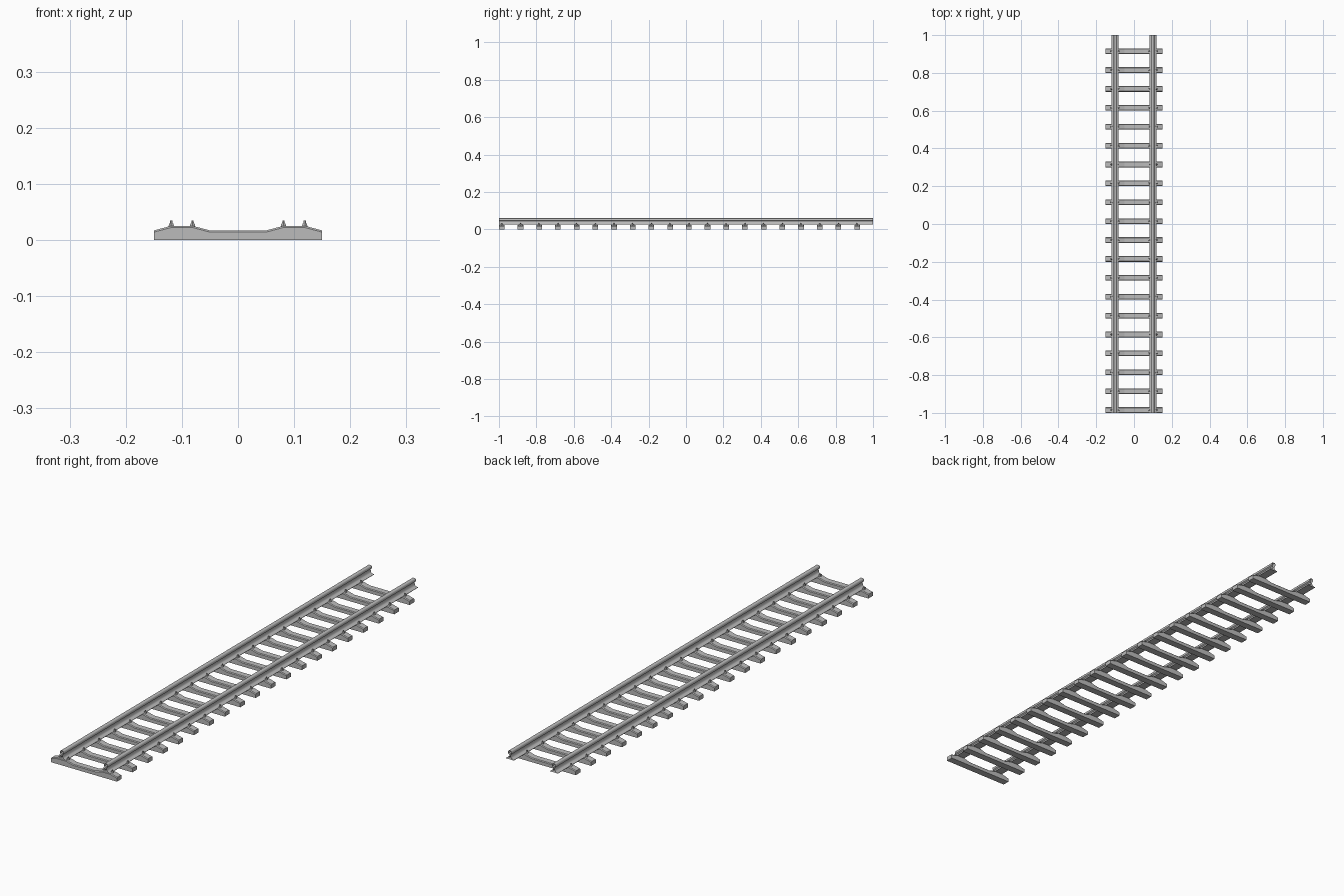
import bpy
import bmesh
import math

cube = bpy.data.objects.get("Cube")
if cube:
    bpy.data.objects.remove(cube, do_unlink=True)

grey = bpy.data.materials.new("track_grey")
grey.use_nodes = True
grey.diffuse_color = (0.5, 0.5, 0.5, 1)
grey.node_tree.nodes["Principled BSDF"].inputs["Base Color"].default_value = (0.5, 0.5, 0.5, 1)

SPACING, COUNT, GAUGE, DEPTH = 0.1, 20, 0.1, 0.03
FIRST = -1 + DEPTH / 2


def finish(name, bm, angle=30):
    bmesh.ops.recalc_face_normals(bm, faces=bm.faces)
    mesh = bpy.data.meshes.new(name)
    bm.to_mesh(mesh)
    bm.free()
    mesh.materials.append(grey)
    obj = bpy.data.objects.new(name, mesh)
    bpy.context.collection.objects.link(obj)
    bpy.ops.object.select_all(action="DESELECT")
    obj.select_set(True)
    bpy.context.view_layer.objects.active = obj
    bpy.ops.object.shade_smooth_by_angle(angle=math.radians(angle))
    return obj


def repeat_along_track(obj):
    mod = obj.modifiers.new("repeat", "ARRAY")
    mod.count = COUNT
    mod.use_relative_offset = False
    mod.use_constant_offset = True
    mod.constant_offset_displace = (0, SPACING, 0)


def mirrored(half):
    return half + [(-x, z) for x, z in reversed(half)]


# Sleeper: dipped middle, raised rail seats, chamfered top edges
def sleeper():
    top = mirrored([(0.15, 0.017), (0.12, 0.025), (0.08, 0.025), (0.05, 0.017)])
    # section points: y offset and share of the drop below the top line
    half, chamfer = DEPTH / 2, 0.003
    bm = bmesh.new()
    rings = []
    for x, z in top:
        section = [(-half, 0), (half, 0), (half, z - chamfer),
                   (half - chamfer, z), (chamfer - half, z), (-half, z - chamfer)]
        rings.append([bm.verts.new((x, FIRST + y, h)) for y, h in section])
    for a, b in zip(rings, rings[1:]):
        for i in range(len(a)):
            j = (i + 1) % len(a)
            bm.faces.new((a[i], a[j], b[j], b[i]))
    bm.faces.new(rings[0])
    bm.faces.new(rings[-1])
    repeat_along_track(finish("sleepers", bm, 10))


# Rail: hollow-ended section with foot, web and head
def rail(name, cx):
    section = mirrored([(0.018, 0.0245), (0.018, 0.026), (0.007, 0.029),
                        (0.0035, 0.033), (0.003, 0.044), (0.008, 0.048),
                        (0.008, 0.057), (0.005, 0.06)])
    bm = bmesh.new()
    front, back = ([bm.verts.new((cx + x, y, z)) for x, z in section] for y in (-1, 1))
    for i in range(len(section)):
        j = (i + 1) % len(section)
        bm.faces.new((front[i], front[j], back[j], back[i]))
    finish(name, bm, 50)


# Fasteners: hexagonal nut with a stud on each side of a rail
def fasteners(name, cx):
    bm = bmesh.new()
    for side in (-1, 1):
        for r1, r2, low, high in ((0.0055, 0.0045, 0.024, 0.029), (0.003, 0.002, 0.029, 0.035)):
            made = bmesh.ops.create_cone(bm, cap_ends=True, segments=6,
                                         radius1=r1, radius2=r2, depth=high - low)
            bmesh.ops.translate(bm, verts=made["verts"],
                                vec=(cx + side * 0.019, FIRST, (low + high) / 2))
    repeat_along_track(finish(name, bm))


sleeper()
for label, cx in (("left", GAUGE), ("right", -GAUGE)):
    rail(label + "_rail", cx)
    fasteners(label + "_fasteners", cx)
